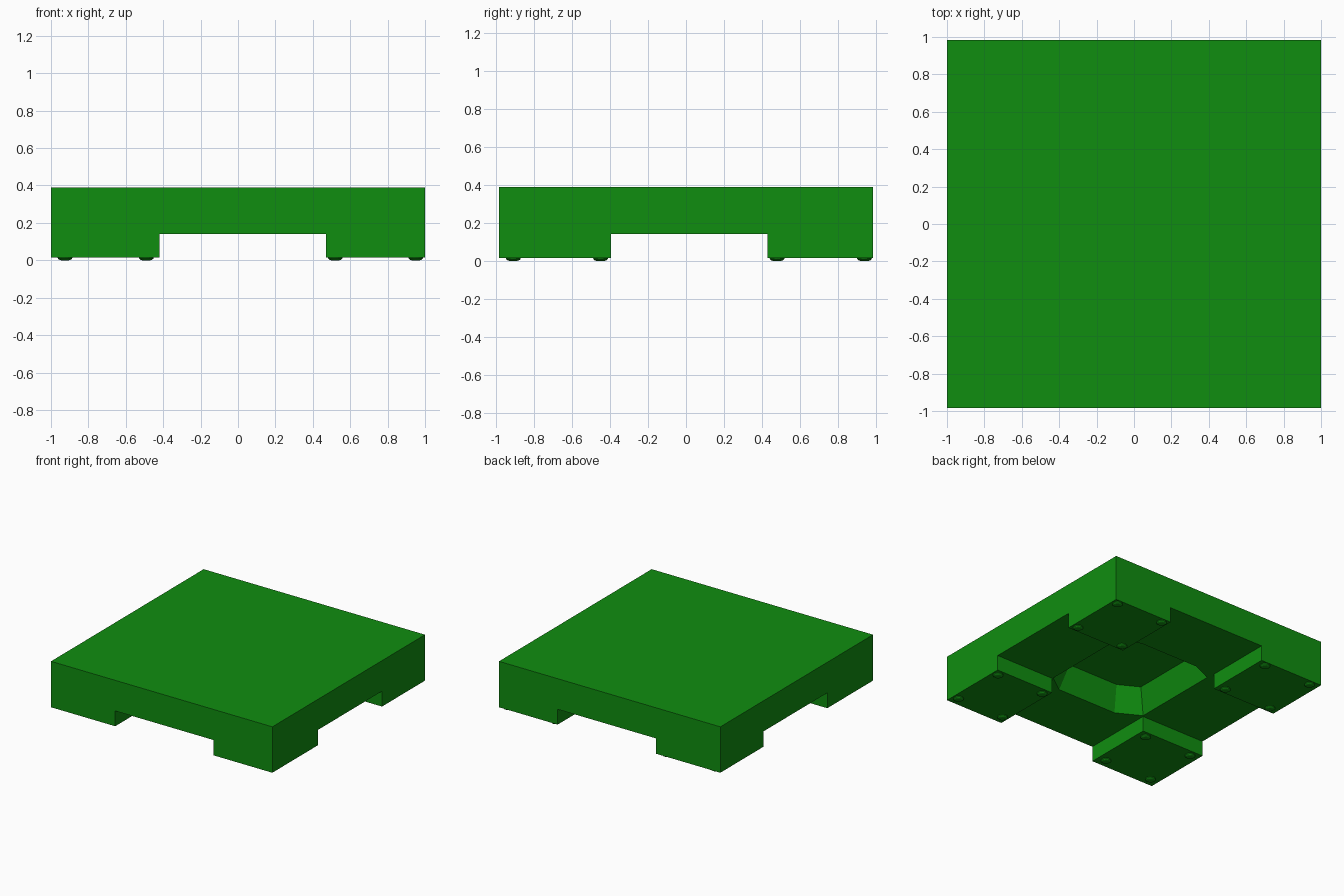
import bpy, bmesh

if "Cube" in bpy.data.objects:
    bpy.data.objects.remove(bpy.data.objects["Cube"])

green = bpy.data.materials.new("green_plastic")
green.diffuse_color = (0.005, 0.27, 0.005, 1)
green.use_nodes = True
green.node_tree.nodes["Principled BSDF"].inputs["Base Color"].default_value = green.diffuse_color


def prism(name, lower, upper, z0, z1):
    """Closed solid between two outlines with equal point counts."""
    bm = bmesh.new()
    a = [bm.verts.new((x, y, z0)) for x, y in lower]
    b = [bm.verts.new((x, y, z1)) for x, y in upper]
    n = len(a)
    bm.faces.new(a[::-1])
    bm.faces.new(b)
    for i in range(n):
        j = (i + 1) % n
        bm.faces.new((a[i], a[j], b[j], b[i]))
    bmesh.ops.recalc_face_normals(bm, faces=bm.faces)
    me = bpy.data.meshes.new(name)
    bm.to_mesh(me)
    bm.free()
    ob = bpy.data.objects.new(name, me)
    bpy.context.collection.objects.link(ob)
    return ob


def box(name, x0, x1, y0, y1, z0, z1):
    pts = [(x0, y0), (x1, y0), (x1, y1), (x0, y1)]
    return prism(name, pts, pts, z0, z1)


def carve(body, cutter):
    cutter.hide_render = True
    mod = body.modifiers.new("carve", 'BOOLEAN')
    mod.operation = 'DIFFERENCE'
    mod.solver = 'EXACT'
    mod.object = cutter
    bpy.context.view_layer.objects.active = body
    bpy.ops.object.modifier_apply(modifier=mod.name)
    bpy.data.objects.remove(cutter)


# Pallet body: solid block
body = box("pallet_body", -1, 1, -0.985, 0.985, 0.015, 0.39)
body.data.materials.append(green)

# Crossing channels leave four corner legs
carve(body, box("channel_along_y", -0.42, 0.47, -1.2, 1.2, -0.1, 0.14))
carve(body, box("channel_along_x", -1.2, 1.2, -0.395, 0.43, -0.1, 0.14))

# Tapered eight-sided recess under the deck
rim = [(-0.22, -0.49), (0.32, -0.49), (0.465, -0.385), (0.465, 0.36),
       (0.29, 0.435), (-0.24, 0.435), (-0.412, 0.36), (-0.412, -0.385)]


def taper(s):
    cx, cy = 0.03, -0.03
    return [(cx + (x - cx) * s, cy + (y - cy) * s) for x, y in rim]


carve(body, prism("recess", taper(1.0075), taper(0.85), 0.13, 0.34))

# Small rounded pads, four under each leg
bm = bmesh.new()
rings = [(0.04, 0.018), (0.038, 0.009), (0.031, 0.003), (0.022, 0.0)]
bmesh.ops.create_circle(bm, cap_ends=True, radius=rings[0][0], segments=16)
for v in bm.verts:
    v.co.z = rings[0][1]
edges = bm.edges[:]
for r, z in rings[1:]:
    ext = bmesh.ops.extrude_edge_only(bm, edges=edges)["geom"]
    edges = [e for e in ext if isinstance(e, bmesh.types.BMEdge)]
    for v in ext:
        if isinstance(v, bmesh.types.BMVert):
            k = r / v.co.xy.length
            v.co = (v.co.x * k, v.co.y * k, z)
bmesh.ops.contextual_create(bm, geom=edges)
bmesh.ops.recalc_face_normals(bm, faces=bm.faces)
pad = bpy.data.meshes.new("foot_pad")
bm.to_mesh(pad)
bm.free()
pad.materials.append(green)
for x in (-0.925, -0.49, 0.52, 0.95):
    for y in (-0.91, -0.45, 0.48, 0.94):
        ob = bpy.data.objects.new("foot_pad", pad)
        ob.location = (x, y, 0)
        bpy.context.collection.objects.link(ob)
